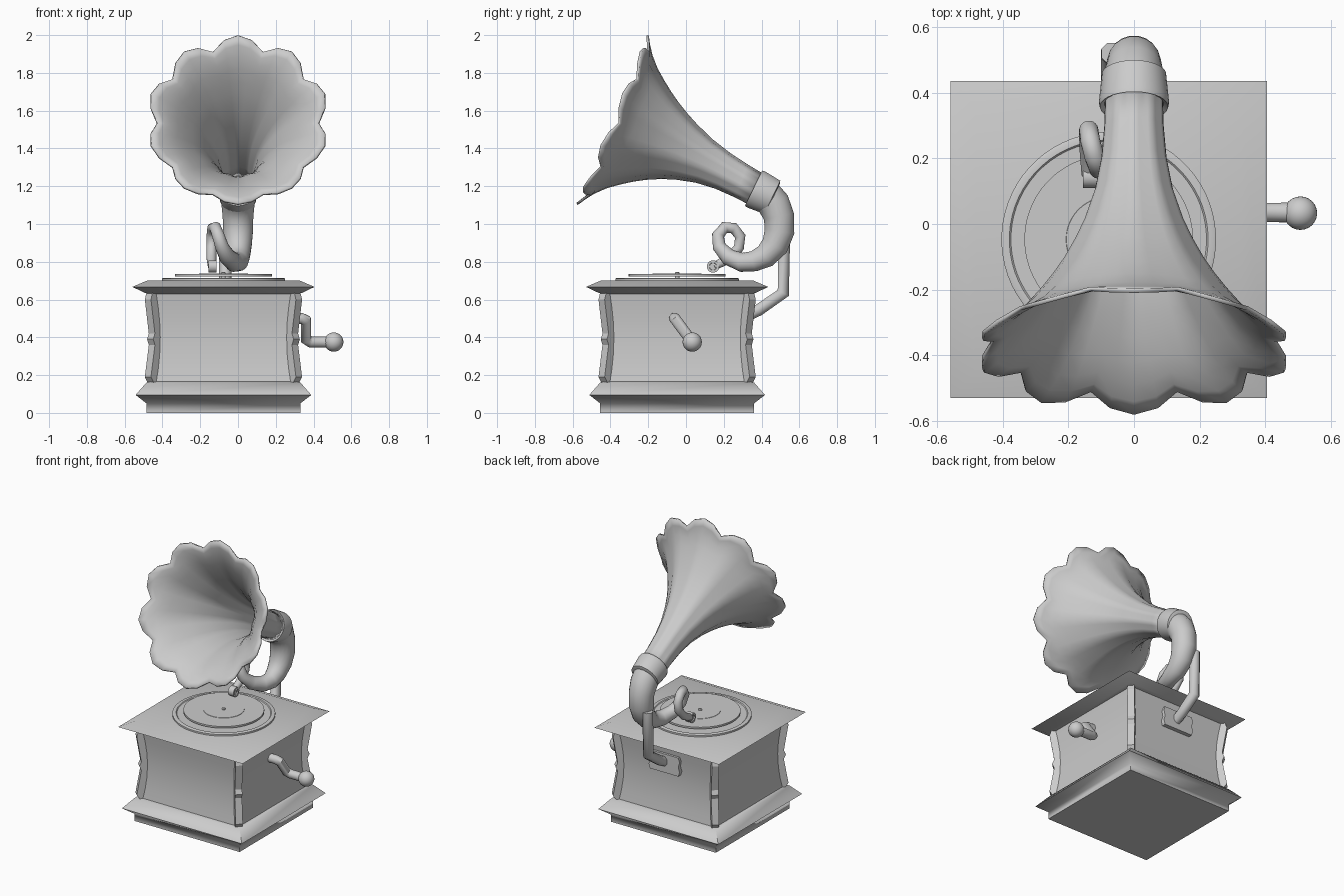
import bpy, bmesh, math
from mathutils import Vector, Matrix

cube = bpy.data.objects.get("Cube")
if cube:
    bpy.data.objects.remove(cube, do_unlink=True)

CX, CY = -0.077, -0.047          # cabinet centre


def finish(name, bm, angle=35):
    bmesh.ops.recalc_face_normals(bm, faces=bm.faces)
    me = bpy.data.meshes.new(name)
    bm.to_mesh(me)
    bm.free()
    ob = bpy.data.objects.new(name, me)
    bpy.context.collection.objects.link(ob)
    bpy.ops.object.select_all(action='DESELECT')
    ob.select_set(True)
    bpy.context.view_layer.objects.active = ob
    bpy.ops.object.shade_smooth_by_angle(angle=math.radians(angle))
    return ob


def add_loft(bm, rings, caps=True):
    loops = [[bm.verts.new(p) for p in ring] for ring in rings]
    for a, b in zip(loops, loops[1:]):
        for i in range(len(a)):
            j = (i + 1) % len(a)
            bm.faces.new((a[i], a[j], b[j], b[i]))
    if caps:
        bm.faces.new(loops[0])
        bm.faces.new(loops[-1])


def loft(name, rings, caps=True, angle=35):
    bm = bmesh.new()
    add_loft(bm, rings, caps)
    return finish(name, bm, angle)


def circle(centre, u, v, r, sides):
    turns = [math.tau * (i + 0.5) / sides for i in range(sides)]
    return [centre + r * (u * math.cos(t) + v * math.sin(t)) for t in turns]


def tube(name, path, ref=(1, 0, 0), sides=16, angle=45):
    """Sweep a circle along (x, y, z, radius) points."""
    pts = [Vector(p[:3]) for p in path]
    rings = []
    for i, p in enumerate(pts):
        ahead = (pts[min(i + 1, len(pts) - 1)] - p).normalized()
        behind = (p - pts[max(i - 1, 0)]).normalized()
        t = (ahead + behind).normalized()
        u = Vector(ref)
        u = (u - t * u.dot(t)).normalized()
        rings.append(circle(p, u, t.cross(u), path[i][3], sides))
    return loft(name, rings, angle=angle)


def disc(name, profile, sides=64):
    """Lathe (radius, z) points about the turntable axis."""
    X, Y = Vector((1, 0, 0)), Vector((0, 1, 0))
    return loft(name, [circle(Vector((CX, CY, z)), X, Y, r, sides) for r, z in profile])


# Cabinet: stacked square sections
sections = [(.407, 0), (.407, .05), (.465, .095), (.408, .16), (.388, .165),
            (.378, .23), (.37, .31), (.367, .40), (.37, .48), (.378, .56),
            (.388, .63), (.415, .635), (.4825, .667), (.405, .70)]
corners = [(-1, -1), (1, -1), (1, 1), (-1, 1)]
loft("cabinet", [[(CX + h * a, CY + h * b, z) for a, b in corners]
                 for h, z in sections], angle=55)

# Shaped corner posts
outline = [(.34, .162), (.386, .162), (.4, .19), (.379, .36), (.388, .39),
           (.379, .42), (.4, .6), (.392, .634), (.34, .634)]
bm = bmesh.new()
for k in range(4):
    spin = Matrix.Translation((CX, CY, 0)) @ Matrix.Rotation(math.pi * (k / 2 + .25), 4, 'Z')
    add_loft(bm, [[spin @ Vector((h * math.sqrt(2), side, z)) for h, z in outline]
                  for side in (-.023, .023)])
finish("corner_posts", bm, 15)

# Turntable, record and spindle
disc("turntable", [(.327, .699), (.327, .711), (.32, .714), (.303, .714), (.298, .709), (.02, .709)])
disc("record", [(.257, .723), (.257, .735), (.13, .735), (.129, .737), (.02, .737)])
disc("spindle", [(.012, .70), (.012, .742), (.007, .747)], 12)

# Crank
tube("crank_arm", [(.28, -.06, .5, .03), (.335, -.06, .5, .03), (.36, -.052, .49, .03),
                   (.36, .022, .39, .03), (.385, .035, .375, .03), (.48, .035, .375, .03)],
     ref=(0, .8, .6))
bm = bmesh.new()
bmesh.ops.create_uvsphere(bm, u_segments=24, v_segments=16, radius=.051,
                          matrix=Matrix.Translation((.507, .033, .375)))
finish("crank_knob", bm, 60)

# Horn: ten petals at the mouth fading into shallow flutes at the throat
MOUTH = Vector((0, -.385, 1.55))
AXIS = Vector((0, .9, -.437))
UP = Vector((0, .437, .9))
SIDE = Vector((1, 0, 0))
LENGTH, RIM, SIDES = .86, .486, 40
flare = [(0, RIM), (.025, .443), (.06, .395), (.11, .343), (.17, .296), (.225, .257),
         (.28, .223), (.35, .187), (.42, .157), (.53, .122), (.64, .102), (.75, .093), (LENGTH, .09)]
rings = []
for s, r in flare:
    ring = []
    depth = .05 + .065 * max(0, 1 - s / .12)
    for i in range(SIDES):
        t = math.tau * i / SIDES
        notch = 1 - abs(math.cos(5 * t))
        open_ = r / RIM
        along = s + .042 * notch * open_ ** 4 - .027 * math.cos(t) * open_
        rad = r * (1 - depth * notch)
        bow = .016 * math.sin(math.pi * s / LENGTH)
        ring.append(MOUTH + AXIS * along + SIDE * rad * math.sin(t)
                    + UP * (rad * math.cos(t) + bow))
    rings.append(ring)
horn = loft("horn", rings, caps=False, angle=45)
shell = horn.modifiers.new("thickness", 'SOLIDIFY')
shell.thickness = .013
shell.offset = -1

# Collar between the horn and the neck
loft("collar", [circle(MOUTH + AXIS * s, SIDE, UP, r, 32)
                for s, r in [(.835, .09), (.825, .104), (.84, .107), (.935, .098), (.94, .085)]])

# Neck that narrows and curls into the tone arm
tube("neck", [(0, .42, 1.155, .088), (0, .465, 1.105, .088), (0, .492, 1.04, .082),
              (0, .495, .96, .08), (0, .47, .885, .073), (0, .42, .83, .064),
              (0, .36, .803, .055), (-.02, .295, .797, .051), (-.055, .225, .825, .045),
              (-.085, .176, .88, .036), (-.105, .17, .94, .033), (-.12, .205, .982, .031),
              (-.133, .252, .978, .03), (-.138, .287, .935, .029), (-.14, .28, .875, .028),
              (-.14, .225, .815, .026), (-.138, .15, .777, .022)], sides=20, angle=60)

# Sound head: a short ring lying across the arm
head = Vector((-.134, .143, .775))
Y, Z = Vector((0, 1, 0)), Vector((0, 0, 1))
loft("sound_head", [circle(head + SIDE * dx, Y, Z, r, 20) for dx, r in
                    [(-.014, .018), (-.021, .02), (-.021, .033), (.021, .033), (.021, .02), (.014, .018)]])

# Rear support bar and its wall plate
tube("support_bar", [(-.068, .32, .515, .034), (-.068, .385, .545, .034), (-.068, .515, .635, .036),
                     (-.068, .52, .94, .034)], sides=8, angle=50)
plate = [(-.11, -.065), (.11, -.065), (.12, -.035), (.11, 0), (.12, .035), (.11, .065),
         (-.11, .065), (-.12, .035), (-.11, 0), (-.12, -.035)]
loft("support_plate", [[(-.075 + a, y, .515 + b) for a, b in plate] for y in (.3, .35)])
